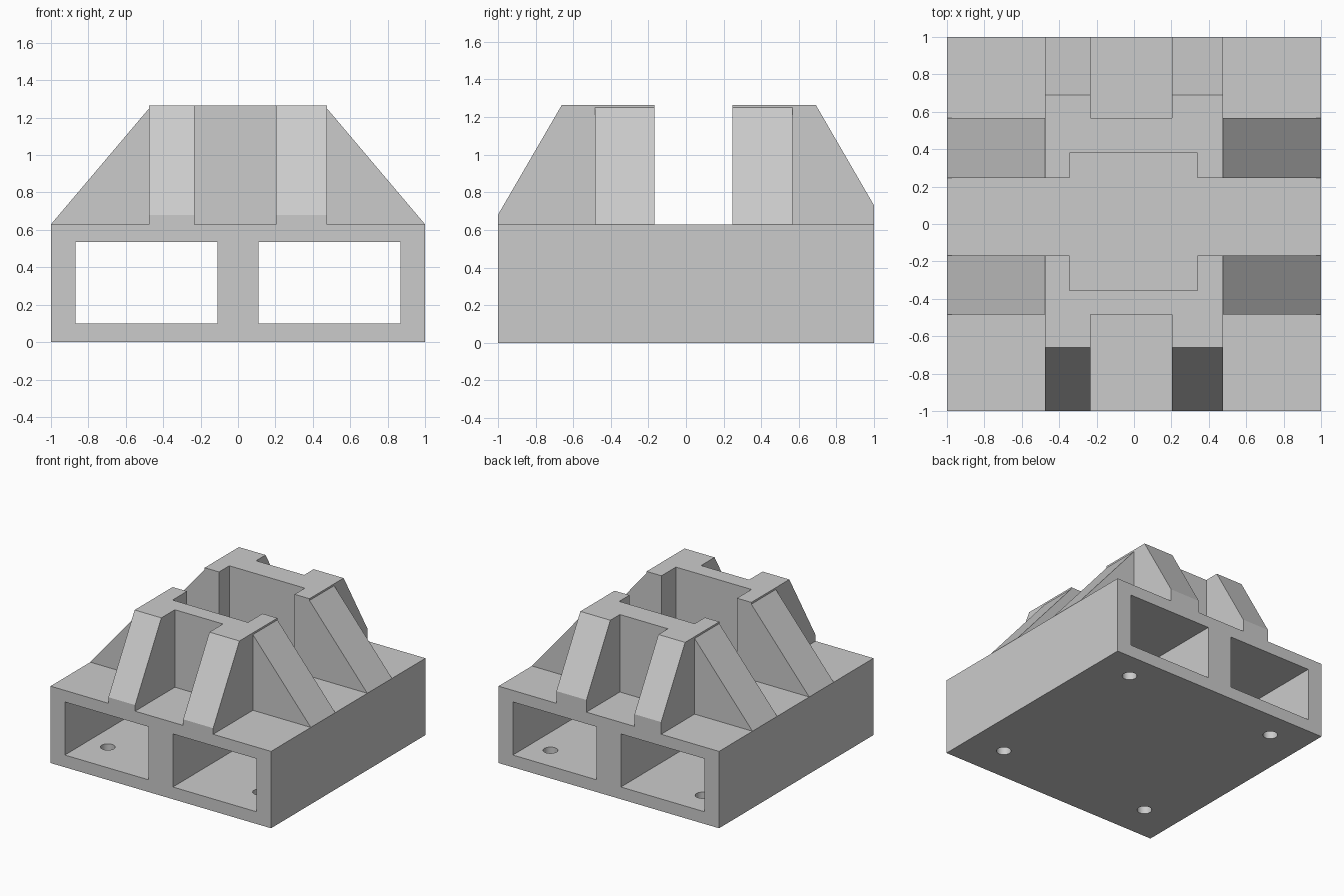
import bpy, bmesh
from mathutils import Vector

if "Cube" in bpy.data.objects:
    bpy.data.objects.remove(bpy.data.objects["Cube"], do_unlink=True)

grey = bpy.data.materials.new("plain grey")
grey.use_nodes = True
COLOUR = (0.6, 0.6, 0.6, 1)
grey.diffuse_color = COLOUR
grey.node_tree.nodes["Principled BSDF"].inputs["Base Color"].default_value = COLOUR

DECK, TOP = 0.63, 1.265   # height of the base and of the walls
SIDE = 0.475              # half width of the walls


def finish(name, bm):
    bmesh.ops.recalc_face_normals(bm, faces=bm.faces)
    mesh = bpy.data.meshes.new(name)
    bm.to_mesh(mesh)
    bm.free()
    mesh.materials.append(grey)
    obj = bpy.data.objects.new(name, mesh)
    bpy.context.collection.objects.link(obj)
    return obj


def prism(name, axis, profile, start, end):
    """Extrude a 2D profile along an axis; the profile uses the other two in order."""
    bm = bmesh.new()
    corners = []
    for p in profile:
        co = list(p)
        co.insert("xyz".index(axis), start)
        corners.append(bm.verts.new(co))
    face = bm.faces.new(corners)
    ext = bmesh.ops.extrude_face_region(bm, geom=[face])
    shift = Vector([end - start if a == axis else 0 for a in "xyz"])
    moved = [v for v in ext["geom"] if isinstance(v, bmesh.types.BMVert)]
    bmesh.ops.translate(bm, verts=moved, vec=shift)
    return finish(name, bm)


def rect(a0, a1, b0, b1):
    return [(a0, b0), (a1, b0), (a1, b1), (a0, b1)]


def cut(target, cutter):
    mod = target.modifiers.new("cut", "BOOLEAN")
    mod.operation, mod.solver, mod.object = "DIFFERENCE", "EXACT", cutter
    bpy.context.view_layer.objects.active = target
    bpy.ops.object.modifier_apply(modifier=mod.name)
    bpy.data.objects.remove(cutter, do_unlink=True)


# Base block with two fork tunnels and four floor holes
base = prism("base", "z", rect(-1, 1, -1, 1), 0, DECK)
for x0, x1 in ((-0.87, -0.11), (0.11, 0.87)):
    cut(base, prism("tunnel_cutter", "y", rect(x0, x1, 0.1, 0.535), -1.2, 1.2))
for x in (-0.69, 0.69):
    for y in (-0.7, 0.77):
        bm = bmesh.new()
        bmesh.ops.create_cone(bm, cap_ends=True, segments=32, radius1=0.055,
                              radius2=0.055, depth=0.3)
        bmesh.ops.translate(bm, verts=bm.verts, vec=(x, y, 0))
        cut(base, finish("hole_cutter", bm))

# For each end: inner face, notch face, outer face, rib top edge, rib foot height
ends = {"front": (-0.168, -0.355, -0.485, -0.66, 0.68),
        "back": (0.247, 0.38, 0.567, 0.69, 0.73)}
for end, (inner, notch, outer, crest, foot) in ends.items():
    # Wall with a recess facing the middle
    plan = [(-SIDE, outer), (SIDE, outer), (SIDE, inner), (0.34, inner),
            (0.34, notch), (-0.345, notch), (-0.345, inner), (-SIDE, inner)]
    prism(end + "_wall", "z", plan, DECK, TOP)

    # Sloped buttresses running to the edge of the base
    edge = 1 if outer > 0 else -1
    slope = [(outer, DECK), (edge, DECK), (edge, foot), (crest, TOP), (outer, TOP)]
    prism(end + "_right_buttress", "x", slope, -SIDE, -0.233)
    prism(end + "_left_buttress", "x", slope, 0.203, SIDE)

    # Triangular braces on both sides
    for side, s in (("right", -1), ("left", 1)):
        triangle = [(s * SIDE, DECK), (s, DECK), (s * SIDE, 1.25)]
        prism(f"{end}_{side}_brace", "y", triangle, inner, outer)

# Smooth the hole walls only
bpy.ops.object.select_all(action="DESELECT")
base.select_set(True)
bpy.context.view_layer.objects.active = base
bpy.ops.object.shade_smooth_by_angle()
